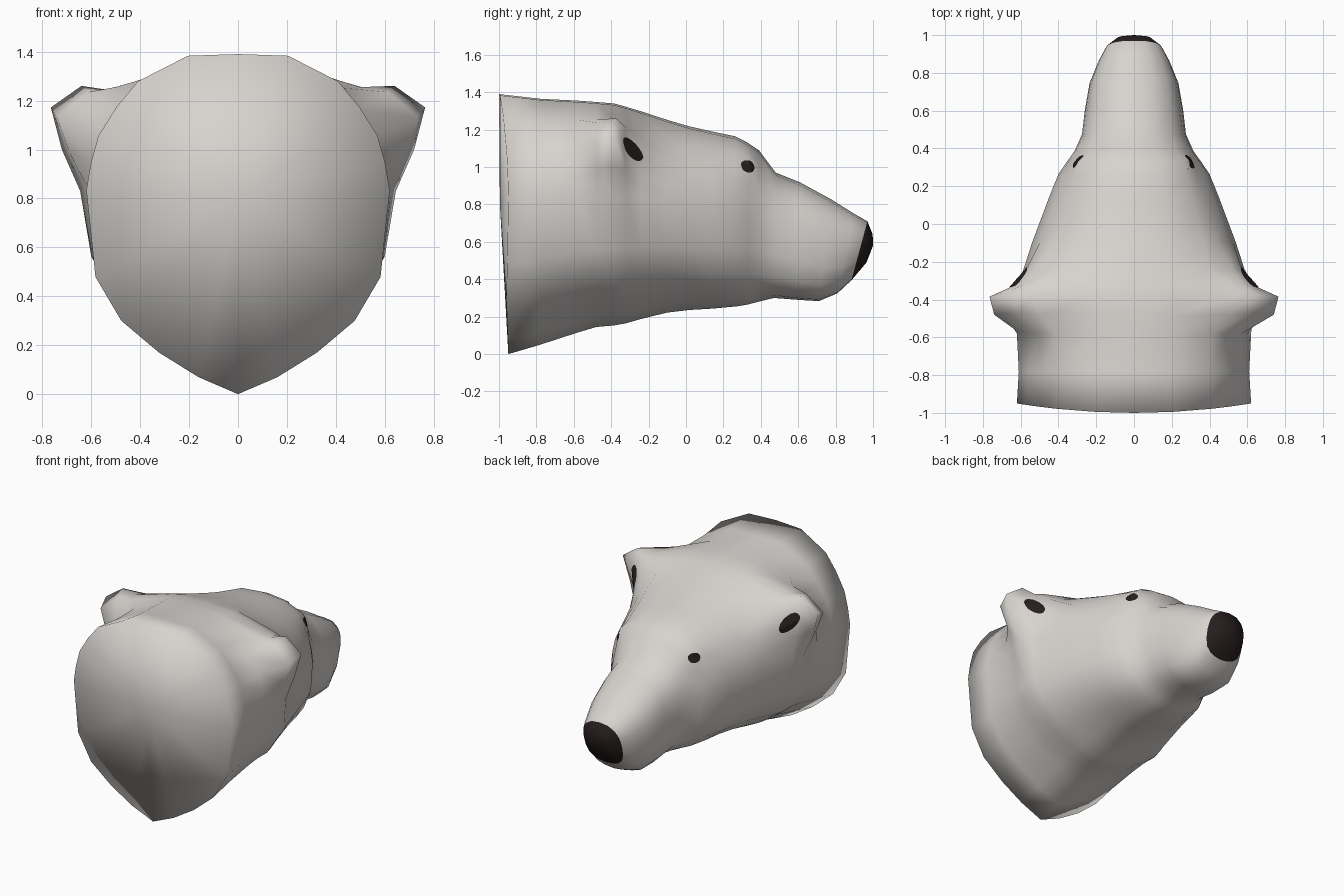
import bpy, bmesh, math
from mathutils import Vector
from mathutils.bvhtree import BVHTree

if "Cube" in bpy.data.objects:
    bpy.data.objects.remove(bpy.data.objects["Cube"])


def material(name, rgb):
    m = bpy.data.materials.new(name)
    m.diffuse_color = (*rgb, 1)
    m.use_nodes = True
    m.node_tree.nodes["Principled BSDF"].inputs["Base Color"].default_value = m.diffuse_color
    return m


FUR = material("pale_grey_fur", (0.68, 0.655, 0.625))
DARK = material("dark_brown", (0.02, 0.013, 0.013))


def finish(bm, name, mats):
    bmesh.ops.recalc_face_normals(bm, faces=bm.faces)
    for f in bm.faces:
        f.smooth = True
    me = bpy.data.meshes.new(name)
    bm.to_mesh(me)
    bm.free()
    for m in mats:
        me.materials.append(m)
    ob = bpy.data.objects.new(name, me)
    bpy.context.collection.objects.link(ob)
    return ob


# Half cross-sections (width fraction, height fraction): neck shield and round muzzle
NECK = [(0, 1), (.33, .995), (.66, .92), (.80, .845), (.92, .76), (.97, .68), (1, .60),
        (.94, .345), (.77, .216), (.52, .122), (.26, .05), (0, 0)]
MUZZLE = [(0, 1), (.42, .975), (.74, .88), (.86, .80), (.94, .72), (.98, .62), (1, .52),
          (.98, .33), (.86, .16), (.62, .06), (.32, .015), (0, 0)]

# Stations: top y, top z, bottom y, bottom z, half width, muzzle blend
STATIONS = [
    (-1.0, 1.39, -.945, 0.0, .62, 0),
    (-.78, 1.365, -.78, .05, .61, 0),
    (-.58, 1.355, -.58, .115, .62, .05),
    (-.48, 1.348, -.48, .145, .63, .08),
    (-.385, 1.34, -.385, .153, .635, .1),
    (-.32, 1.322, -.32, .165, .615, .13),
    (-.24, 1.298, -.24, .188, .585, .18),
    (-.1, 1.252, -.1, .222, .54, .25),
    (.02, 1.217, .02, .236, .495, .3),
    (.14, 1.19, .14, .243, .45, .4),
    (.26, 1.165, .27, .255, .40, .5),
    (.33, 1.13, .33, .265, .355, .55),
    (.39, 1.09, .38, .278, .315, .62),
    (.48, .97, .47, .30, .275, .8),
    (.61, .918, .60, .29, .26, 1),
    (.78, .825, .71, .283, .235, 1),
    (.90, .75, .81, .325, .19, 1),
    (.97, .71, .885, .395, .15, 1),
    (.998, .64, .965, .49, .09, 1),
]

# Points pulled out of the loft for the ears and brows: station -> {column: point}
PULL = {
    3: {2: (.50, -.48, 1.255), 3: (.61, -.47, 1.235), 4: (.74, -.48, 1.13), 5: (.69, -.47, .99)},
    4: {2: (.54, -.385, 1.245), 3: (.64, -.375, 1.26), 4: (.765, -.385, 1.172),
        5: (.72, -.40, 1.0), 6: (.645, -.385, .83)},
    5: {2: (.50, -.31, 1.235), 3: (.58, -.325, 1.215), 4: (.655, -.335, 1.12),
        5: (.63, -.325, .99)},
    6: {3: (.52, -.24, 1.16), 4: (.57, -.24, 1.06)},
    11: {2: (.285, .33, 1.055), 3: (.297, .335, 1.0), 4: (.303, .345, .94)},
}

# Head with ears: lofted rings, domed neck cap, dark nose at the tip
bm = bmesh.new()
rings = []
for i, (yt, zt, yb, zb, w, k) in enumerate(STATIONS):
    half = []
    for c, ((ua, va), (ub, vb)) in enumerate(zip(NECK, MUZZLE)):
        u, v = ua + (ub - ua) * k, va + (vb - va) * k
        y = yb + (yt - yb) * v
        if i == 0:
            y = -1.0 + .05 * max(u * u, 1 - v)
        half.append(PULL.get(i, {}).get(c, (u * w, y, zb + (zt - zb) * v)))
    pts = half + [(-x, y, z) for x, y, z in half[-2:0:-1]]
    rings.append([bm.verts.new(p) for p in pts])
n = len(rings[0])
for r, (a, b) in enumerate(zip(rings, rings[1:])):
    for j in range(n):
        f = bm.faces.new((a[j], a[(j + 1) % n], b[(j + 1) % n], b[j]))
        f.material_index = int(r == len(STATIONS) - 2)
for ring, tip, mat in ((rings[0], (0, -.995, .8), 0), (rings[-1], (0, 1.0, .58), 1)):
    c = bm.verts.new(tip)
    for j in range(n):
        f = bm.faces.new((ring[j], ring[(j + 1) % n], c))
        f.material_index = mat
bmesh.ops.recalc_face_normals(bm, faces=bm.faces)
bm.normal_update()
tree = BVHTree.FromBMesh(bm)
head = finish(bm, "head", [FUR, DARK])


def patch(name, centre, out, rx, rz, lean=0.0, segs=16, bands=4):
    """Thin oval laid onto the surface, seen along the outward direction."""
    out = Vector(out).normalized()
    side = Vector((0, 0, 1)).cross(out)
    if side.y < 0:
        side = -side

    def drop(a, b):
        p = Vector(centre) + side * (a * rx - lean * b * rz) + Vector((0, 0, b * rz))
        hit = tree.ray_cast(p + out * .3, -out)[0]
        return bm.verts.new((hit or p) + out * .005)
    bm = bmesh.new()
    c = drop(0, 0)
    prev = None
    for r in range(1, bands + 1):
        ring = [drop(r / bands * math.cos(t), r / bands * math.sin(t))
                for t in (2 * math.pi * i / segs for i in range(segs))]
        for i in range(segs):
            j = (i + 1) % segs
            bm.faces.new((prev[i], prev[j], ring[j], ring[i]) if prev else (c, ring[i], ring[j]))
        prev = ring
    finish(bm, name, [DARK])


# Eyes and inner ears
for s, side in ((1, "right"), (-1, "left")):
    patch(side + "_eye", (s * .297, .332, 1.003), (s, .8, 0), .042, .033)
    patch(side + "_inner_ear", (s * .60, -.295, 1.095), (s * .7, .7, 0), .058, .064, .6)
